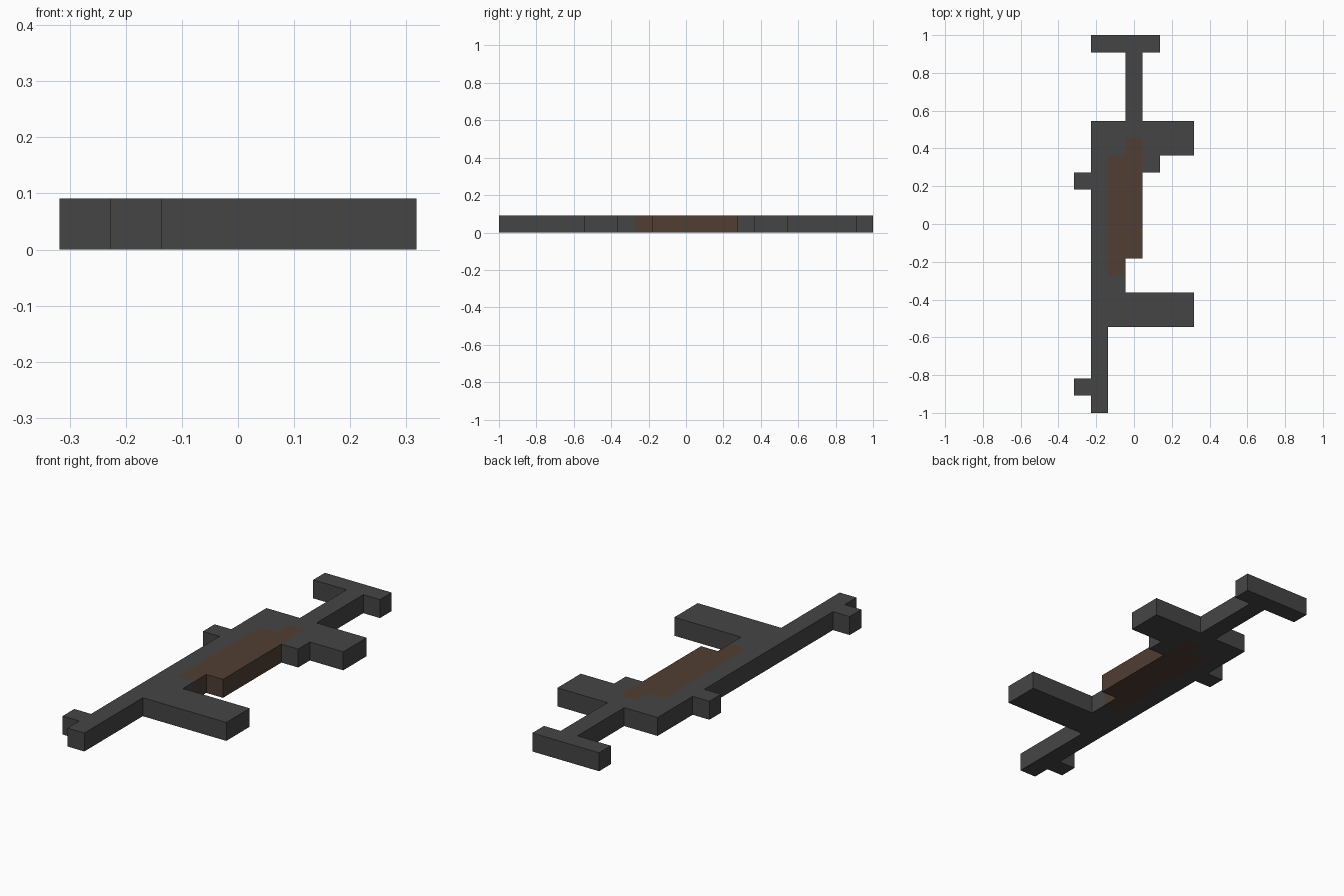
import bpy
import bmesh
import math

U = 2 / 22          # one block
HALF_WIDTH = 3.5    # blocks from the left edge to the centre

cube = bpy.data.objects.get("Cube")
if cube:
    bpy.data.objects.remove(cube, do_unlink=True)


def make_material(name, rgb):
    mat = bpy.data.materials.new(name)
    mat.use_nodes = True
    color = (*rgb, 1)
    mat.diffuse_color = color
    bsdf = mat.node_tree.nodes["Principled BSDF"]
    bsdf.inputs["Base Color"].default_value = color
    bsdf.inputs["Roughness"].default_value = 0.9
    return mat


metal = make_material("dark grey metal", (0.06, 0.06, 0.06))
wood = make_material("dark brown wood", (0.082, 0.049, 0.033))

# Each part is a set of block rectangles: (x0, x1, y0, y1)
PARTS = {
    "barrel": (metal, [(1, 2, -11, -6)]),
    "front_sight": (metal, [(0, 1, -10, -9)]),
    "magazine": (metal, [(2, 7, -6, -4)]),
    "receiver": (metal, [(1, 2, -6, 6), (2, 3, -4, -3), (2, 3, 4, 6), (3, 4, 5, 6)]),
    "rear_sight": (metal, [(0, 1, 2, 3)]),
    "grip": (metal, [(4, 7, 4, 6)]),
    "trigger": (metal, [(4, 5, 3, 4)]),
    "wood_panel": (wood, [(2, 3, -3, 4), (3, 4, -2, 5)]),
    "stock_rod": (metal, [(3, 4, 6, 10)]),
    "butt_plate": (metal, [(1, 5, 10, 11)]),
}


def blocks(rects):
    return {(x, y) for x0, x1, y0, y1 in rects
            for x in range(x0, x1) for y in range(y0, y1)}


occupied = set().union(*(blocks(rects) for _, rects in PARTS.values()))


def build_part(name, mat, rects):
    bm = bmesh.new()

    def quad(points):
        bm.faces.new([bm.verts.new(((x - HALF_WIDTH) * U, y * U, z * U))
                      for x, y, z in points])

    for x, y in sorted(blocks(rects)):
        corners = [(x, y), (x + 1, y), (x + 1, y + 1), (x, y + 1)]
        quad([(*c, 1) for c in corners])
        quad([(*c, 0) for c in reversed(corners)])
        # Walls only where no block of any part adjoins
        for i, (dx, dy) in enumerate([(0, -1), (1, 0), (0, 1), (-1, 0)]):
            if (x + dx, y + dy) not in occupied:
                a, b = corners[i], corners[(i + 1) % 4]
                quad([(*a, 0), (*b, 0), (*b, 1), (*a, 1)])

    # Weld the blocks and merge flat regions
    bmesh.ops.remove_doubles(bm, verts=bm.verts, dist=U / 100)
    bmesh.ops.dissolve_limit(bm, angle_limit=math.radians(1),
                             verts=bm.verts, edges=bm.edges)
    mesh = bpy.data.meshes.new(name)
    bm.to_mesh(mesh)
    bm.free()
    mesh.materials.append(mat)
    bpy.context.collection.objects.link(bpy.data.objects.new(name, mesh))


for part, (material, rectangles) in PARTS.items():
    build_part(part, material, rectangles)
